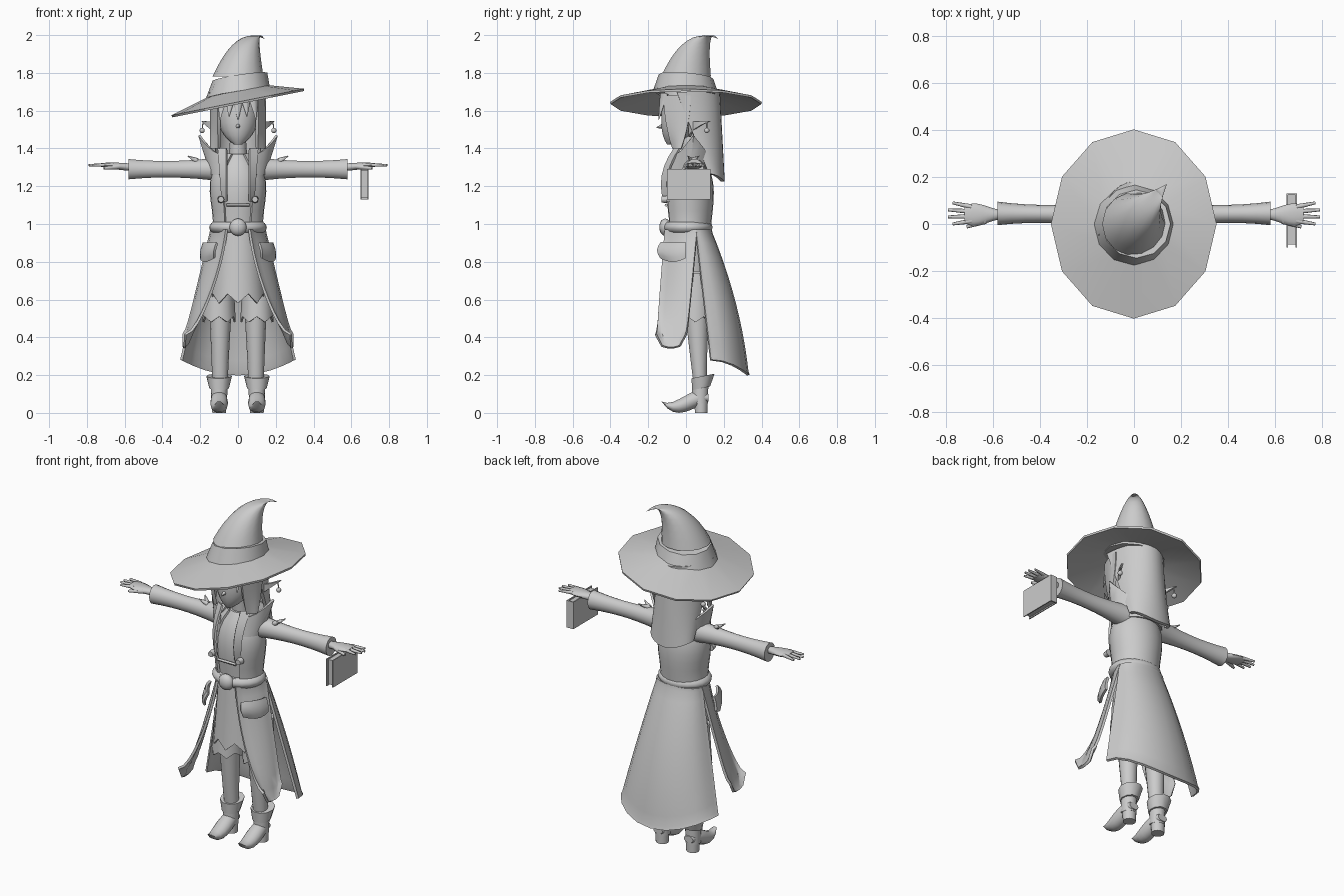
import bpy, bmesh
from math import sin, cos, pi, radians
from mathutils import Vector, Matrix

cube = bpy.data.objects.get("Cube")
if cube:
    bpy.data.objects.remove(cube, do_unlink=True)

grey = bpy.data.materials.new("plain_grey")
grey.use_nodes = True
grey.diffuse_color = (0.6, 0.6, 0.6, 1)
grey.node_tree.nodes["Principled BSDF"].inputs["Base Color"].default_value = grey.diffuse_color[:]


def bez(t, controls):
    """Point on a curve with any number of controls, numbers or tuples."""
    points = [Vector(c) if isinstance(c, tuple) else c for c in controls]
    while len(points) > 1:
        points = [a + (b - a) * t for a, b in zip(points, points[1:])]
    return points[0]


def mix(a, b, t):
    return a + (b - a) * t


def finish(name, bm, mirror=False, thick=0, angle=45):
    """Turn a bmesh into an object, bake its modifiers and shade it."""
    bmesh.ops.recalc_face_normals(bm, faces=bm.faces)
    mesh = bpy.data.meshes.new(name)
    bm.to_mesh(mesh)
    bm.free()
    obj = bpy.data.objects.new(name, mesh)
    bpy.context.collection.objects.link(obj)
    if mirror:
        obj.modifiers.new("mirror", 'MIRROR')
    if thick:
        shell = obj.modifiers.new("thickness", 'SOLIDIFY')
        shell.thickness = thick
        shell.offset = 0
    graph = bpy.context.evaluated_depsgraph_get()
    baked = bpy.data.meshes.new_from_object(obj.evaluated_get(graph))
    obj.modifiers.clear()
    obj.data = baked
    bpy.data.meshes.remove(mesh)
    baked.name = name
    baked.materials.clear()
    baked.materials.append(grey)
    baked.shade_smooth()
    baked.set_sharp_from_angle(angle=radians(angle))


def sheet(name, point, across, down, cap=False, trim=0, **kw):
    """Surface from a rule point(u, v), with optional end caps or a stitched border."""
    bm = bmesh.new()
    grid = [[bm.verts.new(point(i / across, j / down)) for i in range(across + 1)]
            for j in range(down + 1)]
    for upper, lower in zip(grid, grid[1:]):
        for i in range(across):
            bm.faces.new((upper[i], upper[i + 1], lower[i + 1], lower[i]))
    bmesh.ops.remove_doubles(bm, verts=bm.verts, dist=0.0001)
    if cap:
        bmesh.ops.holes_fill(bm, edges=[e for e in bm.edges if e.is_boundary], sides=0)
    if trim:
        bmesh.ops.recalc_face_normals(bm, faces=bm.faces)
        bmesh.ops.inset_region(bm, faces=bm.faces[:], thickness=trim, depth=-0.004,
                               use_boundary=True, use_even_offset=True)
    finish(name, bm, **kw)


def tube(name, path, wide, deep, sides=14, steps=8, axis='z', slope=(0, 0),
         start=0, arc=2 * pi, zigzag=0, cap=True, **kw):
    """Elliptical sweep whose centre and two radii each follow a curve."""
    def point(u, v):
        a = start + arc * u
        p, q = bez(v, wide) * cos(a), bez(v, deep) * sin(a)
        ragged = zigzag if v == 1 and round(u * sides) % 2 else 0
        offset = {'z': (p, q, slope[0] * p + slope[1] * q + ragged),
                  'x': (0, p, q), 'y': (p, 0, q)}[axis]
        return bez(v, path) + Vector(offset)
    sheet(name, point, sides, steps, cap, **kw)


def spike(name, a, b, base, tip, flat=1, mirror=True):
    """Tapered rod from a to b."""
    a, b = Vector(a), Vector(b)
    turn = (b - a).to_track_quat('Z', 'Y').to_matrix().to_4x4()
    place = Matrix.Translation((a + b) / 2) @ turn @ Matrix.Diagonal((1, flat, 1, 1))
    bm = bmesh.new()
    bmesh.ops.create_cone(bm, cap_ends=True, segments=8, radius1=base, radius2=tip,
                          depth=(b - a).length, matrix=place)
    finish(name, bm, mirror=mirror)


def ball(name, centre, size, mirror=False):
    bm = bmesh.new()
    place = Matrix.Translation(centre) @ Matrix.Diagonal((*size, 1))
    bmesh.ops.create_uvsphere(bm, u_segments=14, v_segments=9, radius=1, matrix=place)
    finish(name, bm, mirror=mirror)


def box(name, centre, size):
    bm = bmesh.new()
    place = Matrix.Translation(centre) @ Matrix.Diagonal((*size, 1))
    bmesh.ops.create_cube(bm, size=1, matrix=place)
    finish(name, bm)


# Hat: tilted twelve-sided brim, band and bent crown
tube("hat_brim", [(0, 0, 1.64), (0, 0, 1.7)], [.35, .15], [.4, .16], sides=12, steps=1,
     slope=(.2, 0), cap=False, thick=.012, angle=30)
tube("hat_band", [(0, 0, 1.69), (.01, 0, 1.78)], [.17, .145], [.175, .145], sides=12, steps=1,
     slope=(.15, -.08))
tube("hat_crown", [(0, 0, 1.78), (.04, .05, 2.06), (.14, .17, 1.98)], [.135, .05, 0],
     [.135, .06, 0], steps=10)

# Head, neck, ears and earrings
tube("head", [(0, -.08, 1.42), (0, 0, 1.5), (0, 0, 1.72)], [.02, .15, .1], [.02, .16, .11], sides=18)
spike("nose", (0, -.1, 1.525), (0, -.155, 1.51), .02, .003, mirror=False)
tube("neck", [(0, .03, 1.34), (0, .01, 1.48)], [.05, .04], [.05, .04], steps=1)


def ear(u, v):
    return (.1 + .09 * v, .02 + .11 * v * v, 1.5 + .045 * v + (u - .5) * .08 * (1 - v))


sheet("ear", ear, 2, 4, mirror=True, thick=.012)
spike("earring_wire", (.185, .11, 1.54), (.19, .11, 1.5), .003, .003)
ball("earring_bead", (.19, .11, 1.495), [.014] * 3, mirror=True)


# Hair: long back curtain, side locks and fringe
def curtain(u, v):
    a = (u - .5) * pi
    return (.14 * sin(a) * (1 - .1 * v), mix(-.05, .12, v) + mix(.22, .075, v) * cos(a),
            1.7 - v * (.475 - .04 * sin(a) ** 2))


def side_hair(u, v):
    return (.1 + .04 * sin(u * pi / 2), -.045 + (u - .5) * .14 * (1 - .7 * v * v), mix(1.68, 1.4, v))


sheet("back_hair", curtain, 16, 8, thick=.02)
sheet("side_lock", side_hair, 5, 6, mirror=True, thick=.018)
for i in range(5):
    x = (i - 2) * .04
    spike("fringe_lock", (x, -.115, 1.69), (x * 1.2, -.145, 1.55 + .02 * (i % 2)),
          .035, .002, flat=.5, mirror=False)

# Torso, open coat, lapels and collar
spine = [(0, .015, .97), (0, .015, 1.37)]
chest_wide, chest_deep = [.12, .1, .2, .05], [.1, .11, .15, .05]
tube("shirt", spine, chest_wide, chest_deep, sides=20)
tube("coat_body", spine, [r + .01 for r in chest_wide], [r + .01 for r in chest_deep], sides=20,
     start=radians(-58), arc=radians(296), cap=False, thick=.012)


def lapel(u, v):
    return (.06 + .045 * u * (1 - v / 2), bez(v, [-.06, -.16, -.115]) + .03 * u, mix(1.4, 1.12, v))


def collar(u, v):
    a = radians(mix(30, 180, u))
    peak = v * max(0, 1 - 4 * abs(u - .4))
    return (.14 * sin(a) + .065 * peak, .02 * (1 + v) - .12 * cos(a), 1.26 + .11 * v + .1 * peak)


sheet("lapel", lapel, 2, 6, mirror=True, thick=.012)
sheet("collar", collar, 10, 2, mirror=True, thick=.012)
spike("coat_button", (.09, -.1, 1.13), (.09, -.13, 1.13), .02, .016)
spike("shirt_hem", (-.06, -.105, 1.1), (.06, -.105, 1.1), .008, .008, mirror=False)

# Belt and round buckle
tube("belt", [(0, .01, .955), (0, .01, 1.01)], [.135, .17, .135], [.115, .145, .115], sides=20)
ball("buckle", (0, -.11, .983), (.046, .032, .046))


# Coat skirts: swept front panels, long tail and pockets
def front_skirt(u, v):
    x = mix(bez(v, [.06, .1, .28]), mix(.14, .29, v), sin(u * pi / 2))
    lift = .07 * v ** 8 * (2 * u - 1) ** 4
    return (x, mix(mix(-.11, -.16, v), mix(.06, 0, v), u), .97 - .625 * v + lift)


def tail(u, v):
    a = (u - .5) * pi
    return (mix(.14, .3, v) * sin(a), mix(.05, .13, v) + bez(v, [.08, .2, .2]) * cos(a),
            .97 - v * (.77 - .08 * sin(a) ** 2))


def pocket(u, v):
    return (.11 + .07 * sin(u * pi / 2) + .015 * sin(v * 2), -.13 * (1 - u) - .02 * sin(v * pi) * (1 - u),
            .9 - .08 * v - .02 * v * sin(u * pi))


sheet("front_skirt", front_skirt, 5, 10, trim=.02, mirror=True, thick=.014)
sheet("coat_tail", tail, 10, 10, trim=.02, thick=.014)
sheet("pocket_flap", pocket, 5, 4, mirror=True, thick=.014)

# Tunic and ragged shorts
tube("tunic", [(0, .01, .98), (0, .01, .58)], [.11, .14], [.1, .125], sides=16, steps=2,
     cap=False, zigzag=.05, thick=.01)
tube("shorts_leg", [(.1, .055, .74), (.1, .05, .48)], [.07, .083], [.08, .085], sides=12, steps=2,
     cap=False, zigzag=.03, mirror=True, thick=.01)

# Legs and boots
tube("leg", [(.09, .05, .75), (.095, .06, .4), (.095, .075, .15)], [.07, .05, .04], [.075, .055, .035],
     mirror=True)
tube("boot_cuff", [(.1, .08, .13), (.1, .09, .195)], [.052, .068], [.05, .064], sides=10, steps=1,
     slope=(0, .2), mirror=True)
tube("boot_ankle", [(.1, .075, .05), (.1, .075, .17)], [.042, .045], [.042, .045], steps=1, mirror=True)
tube("boot_foot", [(.1, .12, .08), (.1, .04, .1), (.1, -.05, -.02), (.1, -.13, .06)],
     [.03, .05, .06, .01], [.02, .07, .04, 0], axis='y', mirror=True)
tube("boot_heel", [(.1, .08, 0), (.1, .08, .07)], [.036, .04], [.034, .036], steps=1, mirror=True)

# Sleeves and hands
tube("sleeve", [(.1, .04, 1.29), (.58, .045, 1.29)], [.065, .02, .05], [.065, .03, .055],
     axis='x', mirror=True)
for y in (.01, .07):
    spike("shoulder_bow", (.22, .03, 1.335), (.265, y, 1.36), .016, .002)
tube("palm", [(.56, .04, 1.3), (.72, .04, 1.313)], [.02, .02, .07, .035], [.02, .02, .02, .01],
     axis='x', mirror=True)
for i in range(4):
    reach = .77 + .02 * (i in (1, 2))
    spike("finger", (.69, .013 + .02 * i, 1.313), (reach, .03 * i, 1.311), .011, .006)
spike("thumb", (.63, .015, 1.305), (.71, -.012, 1.295), .015, .007)

# Book hanging from the left hand
for side in (-1, 1):
    box("book_cover", (.67 + .019 * side, .015, 1.21), (.006, .23, .16))
box("book_pages", (.67, .018, 1.21), (.034, .21, .146))
box("book_spine", (.67, .127, 1.21), (.04, .007, .16))
